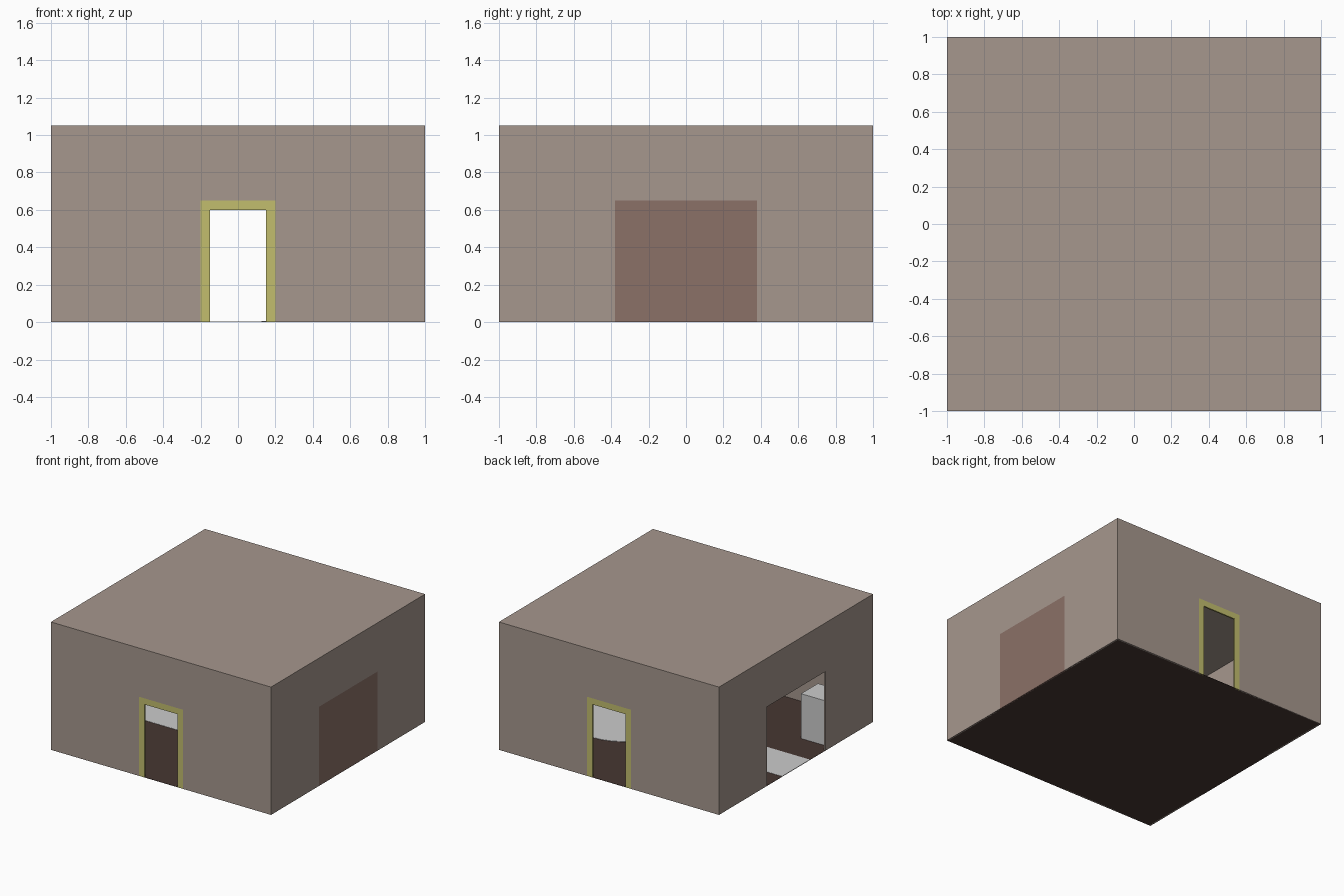
import bpy, bmesh, math
from mathutils import Vector, Matrix

if "Cube" in bpy.data.objects:
    bpy.data.objects.remove(bpy.data.objects["Cube"])

T = 0.012       # wall thickness
CEIL = 1.0      # underside of roof
FLOOR = 0.002   # floor thickness


def material(name, rgb):
    m = bpy.data.materials.new(name)
    m.diffuse_color = (*rgb, 1)
    m.use_nodes = True
    m.node_tree.nodes["Principled BSDF"].inputs["Base Color"].default_value = m.diffuse_color
    return m


STONE = material("stone", (0.38, 0.31, 0.27))
WOOD = material("wood", (0.26, 0.165, 0.137))
DARK = material("dark_floor", (0.063, 0.038, 0.032))
GOLD = material("door_trim", (0.54, 0.51, 0.155))
GREY = material("grey_stone", (0.57, 0.57, 0.57))


def finish(name, bm, mat):
    bmesh.ops.recalc_face_normals(bm, faces=bm.faces)
    mesh = bpy.data.meshes.new(name)
    bm.to_mesh(mesh)
    bm.free()
    mesh.materials.append(mat)
    ob = bpy.data.objects.new(name, mesh)
    bpy.context.collection.objects.link(ob)
    return ob


def box(name, lo, hi, mat):
    lo, hi = Vector(lo), Vector(hi)
    bm = bmesh.new()
    bmesh.ops.create_cube(bm, size=1)
    bmesh.ops.scale(bm, vec=hi - lo, verts=bm.verts)
    bmesh.ops.translate(bm, vec=(lo + hi) / 2, verts=bm.verts)
    return finish(name, bm, mat)


def arch(name, half, height, hole_half, hole_height, turn, mat):
    """Upright slab with a doorway; outer face one unit out, turned about z."""
    pts = [(-half, 0), (-hole_half, 0), (-hole_half, hole_height),
           (hole_half, hole_height), (hole_half, 0), (half, 0),
           (half, height), (-half, height)]
    bm = bmesh.new()
    face = bm.faces.new([bm.verts.new((x, -1, z)) for x, z in pts])
    ext = bmesh.ops.extrude_face_region(bm, geom=[face], use_keep_orig=True)
    moved = [v for v in ext["geom"] if isinstance(v, bmesh.types.BMVert)]
    bmesh.ops.translate(bm, vec=(0, T, 0), verts=moved)
    bmesh.ops.rotate(bm, matrix=Matrix.Rotation(turn, 3, 'Z'), verts=bm.verts)
    return finish(name, bm, mat)


# Front and back walls with trimmed doorways
for side, turn in (("front", 0), ("back", math.pi)):
    arch(side + "_wall", 1, CEIL, 0.2, 0.65, turn, STONE)
    arch(side + "_door_frame", 0.2, 0.65, 0.15, 0.6, turn, GOLD)

# Side walls with wide openings; the right one is closed by a panel
for side, turn in (("right", math.pi / 2), ("left", -math.pi / 2)):
    arch(side + "_wall", 1 - T, CEIL, 0.38, 0.65, turn, STONE)
box("right_panel", (1 - T, -0.38, 0), (1, 0.38, 0.65), WOOD)

# Roof and floor
box("roof", (-1, -1, CEIL), (1, 1, 1.05), STONE)
box("floor", (-1, -1, 0), (1, 1, FLOOR), DARK)

# Walkway leading to a round floor disc, both lying on the floor
box("walkway", (-1, -0.18, FLOOR / 2), (0.3, 0.18, FLOOR + 0.002), GREY)
bm = bmesh.new()
bmesh.ops.create_cone(bm, cap_ends=True, segments=32, radius1=0.43,
                      radius2=0.43, depth=0.004)
bmesh.ops.translate(bm, vec=(0.555, 0, FLOOR + 0.001), verts=bm.verts)
finish("floor_disc", bm, GREY)

# Pedestals flanking both wide openings
for sx, nx in ((-1, "left"), (1, "right")):
    for sy, ny in ((-1, "front"), (1, "back")):
        cx, cy = sx * 0.85, sy * 0.56
        box(f"pedestal_{ny}_{nx}", (cx - 0.12, cy - 0.11, FLOOR / 2),
            (cx + 0.12, cy + 0.11, 0.37), GREY)
